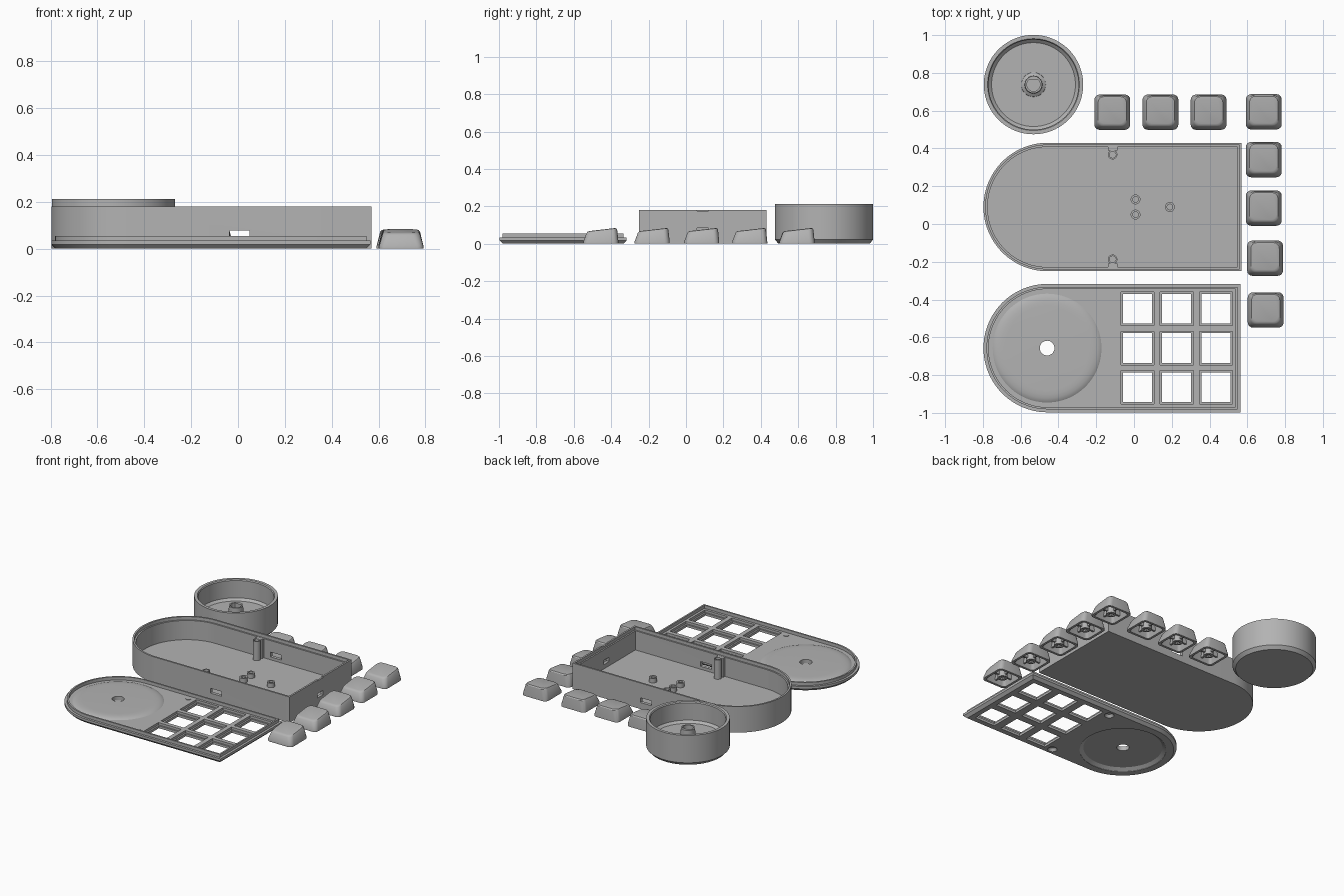
import bpy, bmesh, math
from mathutils import Vector

if "Cube" in bpy.data.objects:
    bpy.data.objects.remove(bpy.data.objects["Cube"])

grey = bpy.data.materials.new("plain grey")
grey.diffuse_color = (0.45, 0.45, 0.45, 1)
grey.use_nodes = True
grey.node_tree.nodes["Principled BSDF"].inputs["Base Color"].default_value = grey.diffuse_color


# ---------- helpers ----------
def circle(cx, cy, r, z, n=64, flat=None):
    pts = []
    for i in range(n):
        a = 2 * math.pi * i / n
        y = r * math.sin(a)
        pts.append(Vector((cx + r * math.cos(a), cy + (y if flat is None else min(y, flat)), z)))
    return pts


def stadium(cy, inset, z, x_end=0.57, n=48):
    """Half-round left end, square right end."""
    r, cx = 0.34 - inset, -0.457
    pts = [Vector((x_end - inset, cy - r, z)), Vector((x_end - inset, cy + r, z))]
    for i in range(n + 1):
        a = math.pi / 2 + math.pi * i / n
        pts.append(Vector((cx + r * math.cos(a), cy + r * math.sin(a), z)))
    return pts


def rounded_rect(w, d, r, cy, z, tilt=0.0, n=5):
    pts = []
    for k, (sx, sy) in enumerate(((1, 1), (-1, 1), (-1, -1), (1, -1))):
        for i in range(n):
            a = math.pi / 2 * (k + i / (n - 1))
            x = sx * (w / 2 - r) + r * math.cos(a)
            y = cy + sy * (d / 2 - r) + r * math.sin(a)
            pts.append(Vector((x, y, z + tilt * y)))
    return pts


def loft(bm, rings):
    """Closed solid through a list of rings, capped at both ends."""
    vs = [[bm.verts.new(p) for p in ring] for ring in rings]
    n = len(vs[0])
    for a, b in zip(vs, vs[1:]):
        for i in range(n):
            bm.faces.new((a[i], a[(i + 1) % n], b[(i + 1) % n], b[i]))
    bm.faces.new(vs[0][::-1])
    bm.faces.new(vs[-1])


def box(bm, x0, x1, y0, y1, z0, z1):
    loft(bm, [[Vector((x, y, z)) for x, y in ((x0, y0), (x1, y0), (x1, y1), (x0, y1))]
              for z in (z0, z1)])


def cyl(bm, cx, cy, r0, r1, z0, z1, n=32):
    loft(bm, [circle(cx, cy, r0, z0, n), circle(cx, cy, r1, z1, n)])


def tube(bm, cx, cy, r, hole, z0, z1, depth):
    """Screw post with a blind hole."""
    loft(bm, [circle(cx, cy, r, z0, 24), circle(cx, cy, r, z1, 24),
              circle(cx, cy, hole, z1, 24), circle(cx, cy, hole, z1 - depth, 24)])


def make(name, bm):
    bmesh.ops.recalc_face_normals(bm, faces=bm.faces[:])
    me = bpy.data.meshes.new(name)
    bm.to_mesh(me)
    bm.free()
    me.materials.append(grey)
    ob = bpy.data.objects.new(name, me)
    bpy.context.collection.objects.link(ob)
    return ob


def select(ob):
    bpy.ops.object.select_all(action='DESELECT')
    ob.select_set(True)
    bpy.context.view_layer.objects.active = ob


def boolean(ob, bm, op='DIFFERENCE'):
    tool = make("cutter", bm)
    tool.hide_render = True
    mod = ob.modifiers.new("bool", 'BOOLEAN')
    mod.operation, mod.object, mod.solver, mod.use_self = op, tool, 'EXACT', True
    select(ob)
    bpy.ops.object.modifier_apply(modifier=mod.name)
    bpy.data.objects.remove(tool)


def smooth(ob):
    select(ob)
    bpy.ops.object.shade_smooth_by_angle(angle=math.radians(30))


# ---------- dial: open cup with a shaft socket ----------
KX, KY = -0.532, 0.738
bm = bmesh.new()
loft(bm, [circle(KX, KY, r, z, 96) for r, z in (
    (0.243, 0), (0.263, 0.022), (0.263, 0.212), (0.243, 0.212), (0.238, 0.205),
    (0.238, 0.085), (0.222, 0.07))])
loft(bm, [circle(KX, KY, 0.066, 0.065, 32), circle(KX, KY, 0.064, 0.074, 32),
          circle(KX, KY, 0.047, 0.085, 32), circle(KX, KY, 0.045, 0.145, 32),
          circle(KX, KY, 0.035, 0.145, 32, 0.024), circle(KX, KY, 0.035, 0.075, 32, 0.024)])
smooth(make("dial", bm))

# ---------- case: open tray ----------
CY = 0.09
bm = bmesh.new()
loft(bm, [stadium(CY, i, z) for i, z in (
    (0, 0), (0, 0.18), (0.012, 0.18), (0.012, 0.158), (0.022, 0.158), (0.022, 0.025))])
case = make("case", bm)
cut = bmesh.new()
box(cut, -0.037, 0.05, CY - 0.4, CY + 0.4, 0.045, 0.078)        # side windows
box(cut, 0.5, 0.6, CY - 0.03, CY + 0.03, 0.055, 0.085)          # end window
box(cut, 0.5, 0.6, CY - 0.03, CY + 0.03, 0.174, 0.2)            # rim notch
boolean(case, cut)
smooth(case)

# screw posts with ribs to the walls, and board standoffs
bm = bmesh.new()
for s in (1, -1):
    y = CY + s * 0.277
    tube(bm, -0.113, y, 0.025, 0.017, 0.02, 0.158, 0.1)
    ys = sorted((y + s * 0.022, CY + s * 0.325))
    box(bm, -0.138, -0.088, ys[0], ys[1], 0.02, 0.157)
smooth(make("case_screw_posts", bm))
bm = bmesh.new()
for x, y in ((0.008, 0.13), (0.008, 0.05), (0.19, 0.09)):
    tube(bm, x, y, 0.026, 0.015, 0.02, 0.055, 0.025)
smooth(make("board_standoffs", bm))

# ---------- lid: plate with lip, dial recess and key openings ----------
LY = -0.657
bm = bmesh.new()
loft(bm, [stadium(LY, i, z, 0.565) for i, z in (
    (0.018, 0), (0, 0.018), (0, 0.034), (0.016, 0.034), (0.016, 0.055),
    (0.027, 0.055), (0.027, 0.033))])
lid = make("lid", bm)
DX = -0.46
add = bmesh.new()
loft(add, [circle(DX, LY, r, z, 96) for r, z in (
    (0.288, 0.026), (0.288, 0.033), (0.28, 0.038), (0.265, 0.043), (0.245, 0.046), (0.222, 0.047))])
for s in (1, -1):
    cyl(add, -0.115, LY + s * 0.278, 0.017, 0.017, 0.025, 0.036)
boolean(lid, add, 'UNION')
cut = bmesh.new()
loft(cut, [circle(DX, LY, r, z, 96) for r, z in (
    (0.272, -0.02), (0.272, 0.002), (0.248, 0.018))])            # dial recess
cyl(cut, DX, LY, 0.039, 0.039, -0.03, 0.1)                       # shaft hole
for s in (1, -1):
    cyl(cut, -0.115, LY + s * 0.278, 0.034, 0.017, -0.005, 0.018)  # screw countersinks
for x in (0.019, 0.226, 0.434):
    for y in (-0.449, LY, -0.864):
        box(cut, x - 0.077, x + 0.077, y - 0.079, y + 0.079, -0.02, 0.1)
        box(cut, x - 0.088, x + 0.088, y - 0.089, y + 0.089, 0.0166, 0.11)
boolean(lid, cut)
smooth(lid)

# ---------- keycaps: hollow sculpted caps with stem and ribs ----------
bm = bmesh.new()
loft(bm, [rounded_rect(w, d, r, cy, z, t) for w, d, r, cy, z, t in (
    (0.125, 0.125, 0.015, 0.005, 0.058, 0.1), (0.158, 0.155, 0.02, 0, 0, 0),
    (0.19, 0.187, 0.028, 0, 0, 0), (0.19, 0.187, 0.028, 0, 0.012, 0),
    (0.16, 0.164, 0.03, 0.005, 0.066, 0.115), (0.15, 0.152, 0.03, 0.006, 0.073, 0.115),
    (0.132, 0.134, 0.028, 0.006, 0.075, 0.115))])
box(bm, -0.07, 0.07, -0.006, 0.006, 0.018, 0.062)
box(bm, -0.006, 0.006, -0.068, 0.07, 0.018, 0.062)
key = make("keycap", bm)
stem_bm = bmesh.new()
cyl(stem_bm, 0, 0, 0.031, 0.031, 0.004, 0.062)
stem = make("keycap_stem", stem_bm)
cut = bmesh.new()
box(cut, -0.022, 0.022, -0.0065, 0.0065, -0.01, 0.017)
box(cut, -0.0065, 0.0065, -0.022, 0.022, -0.01, 0.017)
boolean(stem, cut)
smooth(key)
smooth(stem)

spots = [(-0.115, 0.592), (0.14, 0.592), (0.395, 0.592), (0.687, 0.594),
         (0.687, 0.341), (0.687, 0.084), (0.694, -0.181), (0.697, -0.455)]
for i, (x, y) in enumerate(spots):
    for part in (key, stem):
        ob = part if i == 0 else part.copy()
        if i:
            bpy.context.collection.objects.link(ob)
        ob.location = (x, y, 0)
